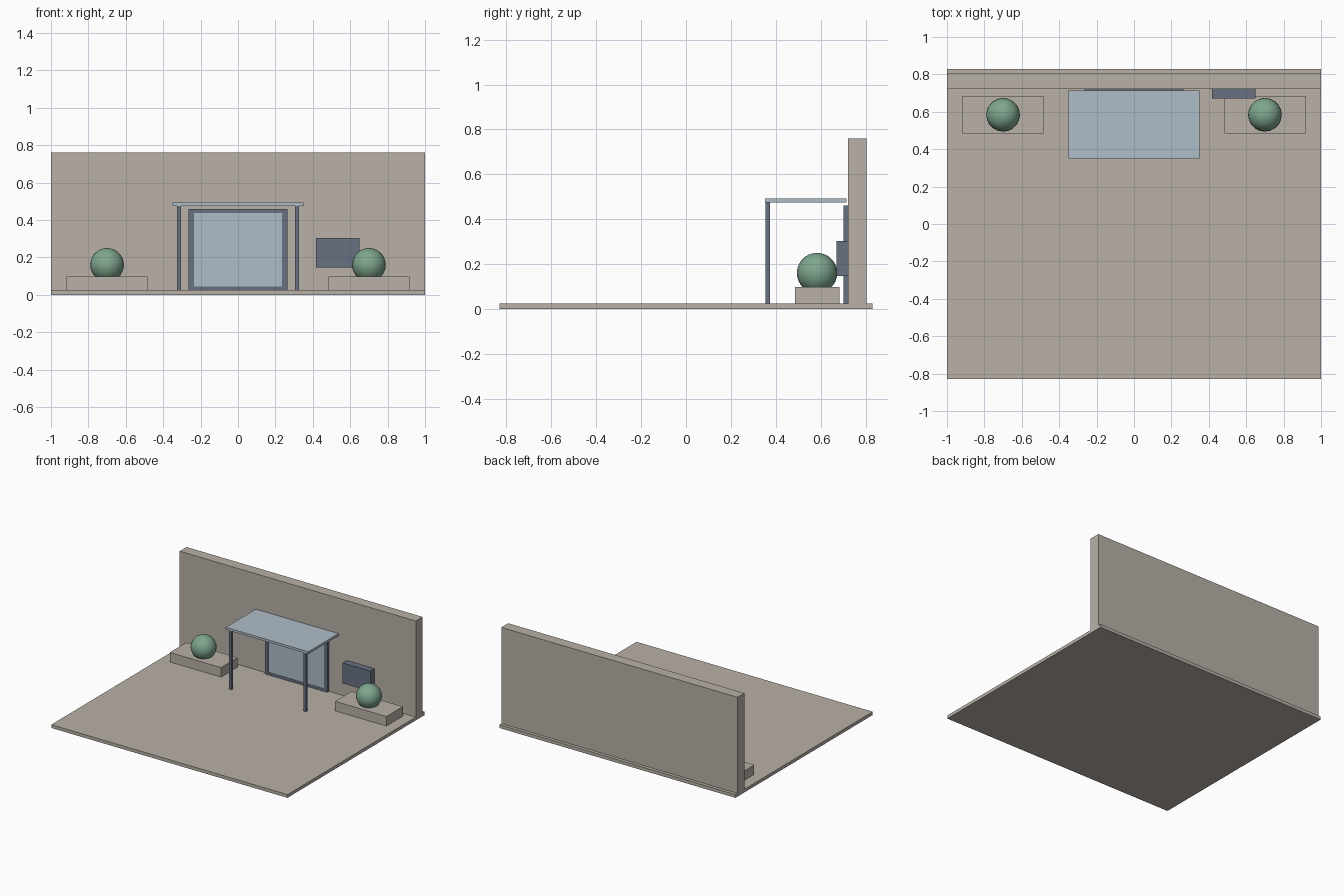
import bpy

default = bpy.data.objects.get("Cube")
if default:
    bpy.data.objects.remove(default, do_unlink=True)


def material(name, rgb):
    m = bpy.data.materials.new(name)
    m.use_nodes = True
    m.diffuse_color = (*rgb, 1)
    m.node_tree.nodes["Principled BSDF"].inputs["Base Color"].default_value = (*rgb, 1)
    return m


stone = material("warm_stone", (0.48, 0.44, 0.39))
metal = material("slate_metal", (0.14, 0.165, 0.22))
glass = material("pale_glass", (0.43, 0.51, 0.58))
leaf = material("leaf_green", (0.21, 0.38, 0.27))


def box(name, mat, x, y, z):
    """Box from (min, max) pairs along each axis."""
    bpy.ops.mesh.primitive_cube_add(size=1)
    ob = bpy.context.object
    ob.name = name
    ob.location = [(a + b) / 2 for a, b in (x, y, z)]
    ob.scale = [b - a for a, b in (x, y, z)]
    bpy.ops.object.transform_apply(location=False, rotation=False, scale=True)
    ob.data.materials.append(mat)
    return ob


FLOOR = 0.025
WALL = 0.722

# Ground and wall
box("ground_slab", stone, (-1, 1), (-0.83, 0.83), (0, FLOOR))
box("back_wall", stone, (-1, 1), (WALL, 0.805), (FLOOR, 0.76))

# Entrance: four frame bars around a glass pane
DOOR_Y = (0.702, WALL)
box("door_head", metal, (-0.265, 0.265), DOOR_Y, (0.438, 0.46))
box("door_sill", metal, (-0.265, 0.265), DOOR_Y, (FLOOR, 0.045))
box("door_glass", glass, (-0.236, 0.236), (0.705, WALL), (0.045, 0.438))

# Canopy
box("canopy_roof", glass, (-0.35, 0.35), (0.351, 0.715), (0.475, 0.493))

# Wall sign
box("wall_sign", metal, (0.417, 0.65), (0.671, WALL), (0.147, 0.303))

# Mirrored parts
for side, s in (("left", 1), ("right", -1)):
    def span(a, b):
        return tuple(sorted((s * a, s * b)))

    box(f"door_jamb_{side}", metal, span(0.236, 0.265), DOOR_Y, (0.045, 0.438))
    box(f"canopy_post_{side}", metal, span(0.305, 0.326), (0.355, 0.375), (FLOOR, 0.475))
    box(f"planter_{side}", stone, span(0.483, 0.917), (0.485, 0.684), (FLOOR, 0.098))

    bpy.ops.mesh.primitive_uv_sphere_add(segments=20, ring_count=14, radius=0.09,
                                         location=(s * 0.7, 0.584, 0.16))
    bush = bpy.context.object
    bush.name = f"bush_{side}"
    bush.data.materials.append(leaf)
    bpy.ops.object.shade_smooth()
